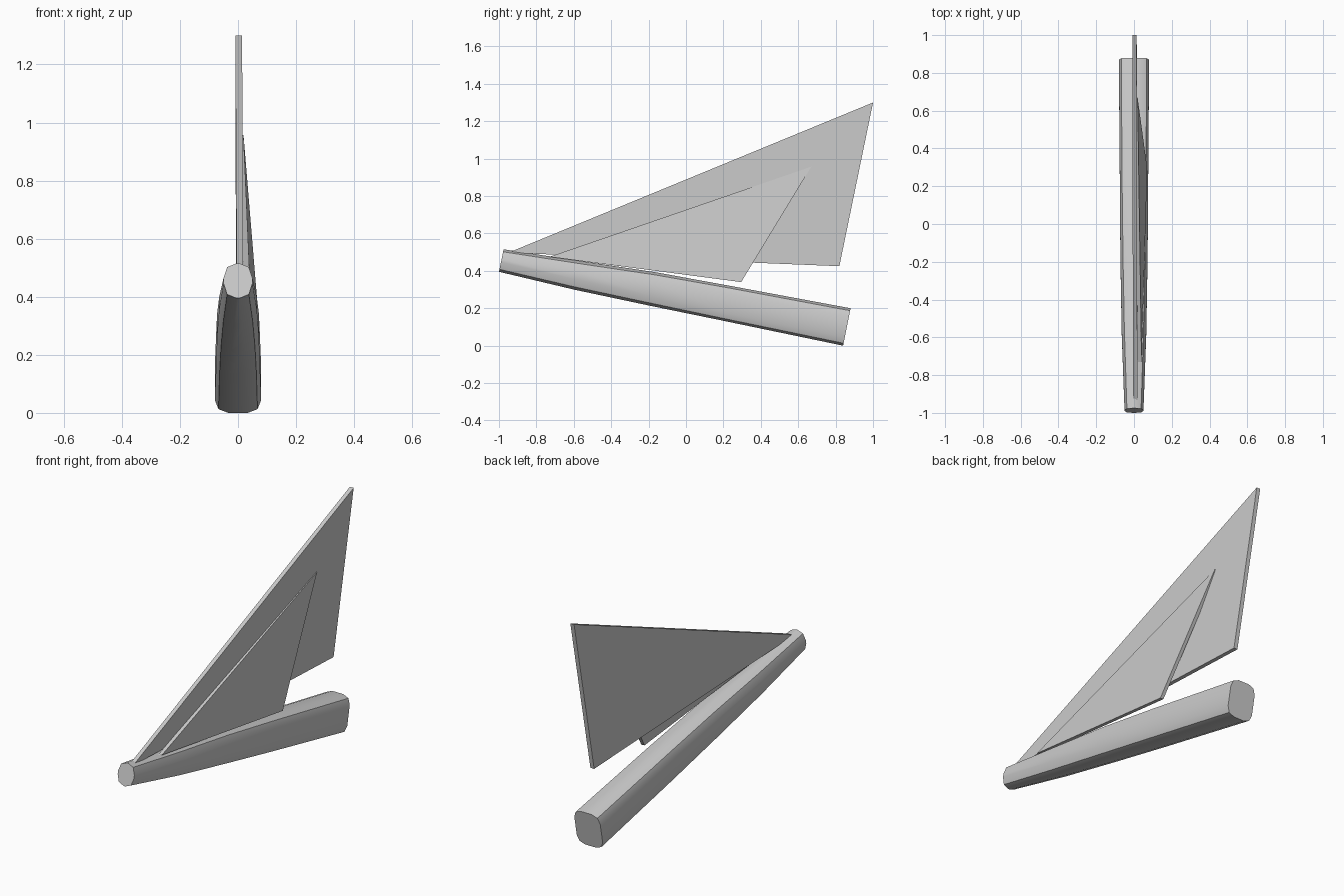
import bpy, bmesh

if "Cube" in bpy.data.objects:
    bpy.data.objects.remove(bpy.data.objects["Cube"])


def make_object(name, rings):
    """Skin a list of equal-length rings and cap both ends."""
    bm = bmesh.new()
    loops = [[bm.verts.new(p) for p in ring] for ring in rings]
    n = len(loops[0])
    for a, b in zip(loops, loops[1:]):
        for i in range(n):
            j = (i + 1) % n
            bm.faces.new((a[i], a[j], b[j], b[i]))
    bm.faces.new(loops[0][::-1])
    bm.faces.new(loops[-1])
    bmesh.ops.recalc_face_normals(bm, faces=bm.faces)
    mesh = bpy.data.meshes.new(name)
    bm.to_mesh(mesh)
    bm.free()
    obj = bpy.data.objects.new(name, mesh)
    bpy.context.collection.objects.link(obj)
    return obj


# Hull beam: slim rounded nose widening into a rounded square tail
# Stations: bottom y, bottom z, top y, top z, half width
stations = [
    (-1.00, 0.395, -0.975, 0.515, 0.050),
    (-0.60, 0.300, -0.565, 0.453, 0.065),
    (-0.20, 0.215, -0.165, 0.393, 0.072),
    (0.20, 0.133, 0.235, 0.320, 0.075),
    (0.84, 0.000, 0.880, 0.200, 0.080),
]
# One quarter of the section, blended from nose to tail (fractions of half size)
nose = [(0.10, 1.0), (0.75, 0.78), (1.0, 0.15)]
tail = [(0.42, 1.0), (0.84, 0.87), (1.0, 0.55)]

rings = []
for k, (yb, zb, yt, zt, w) in enumerate(stations):
    t = min(1.0, k / 3)
    q = [(a[0] + (b[0] - a[0]) * t, a[1] + (b[1] - a[1]) * t) for a, b in zip(nose, tail)]
    right = q + [(x, -v) for x, v in reversed(q)]
    section = right + [(-x, v) for x, v in reversed(right)]
    rings.append([(x * w, yb + (yt - yb) * (v + 1) / 2, zb + (zt - zb) * (v + 1) / 2)
                  for x, v in section])
hull = make_object("hull_beam", rings)
bpy.context.view_layer.objects.active = hull
hull.select_set(True)
bpy.ops.object.shade_smooth_by_angle(angle=0.6)


# Sails: thin flat triangles, corners given on the outer (+x) face
def sail(name, corners, thickness):
    inner = [(x - thickness, y, z) for x, y, z in corners]
    return make_object(name, [inner, corners])


sail("main_sail", [(0.018, -0.95, 0.497), (0.014, 1.0, 1.30), (0.016, 0.82, 0.425)], 0.023)
sail("fore_sail", [(0.040, -0.73, 0.475), (0.019, 0.67, 0.957), (0.070, 0.295, 0.34)], 0.020)
